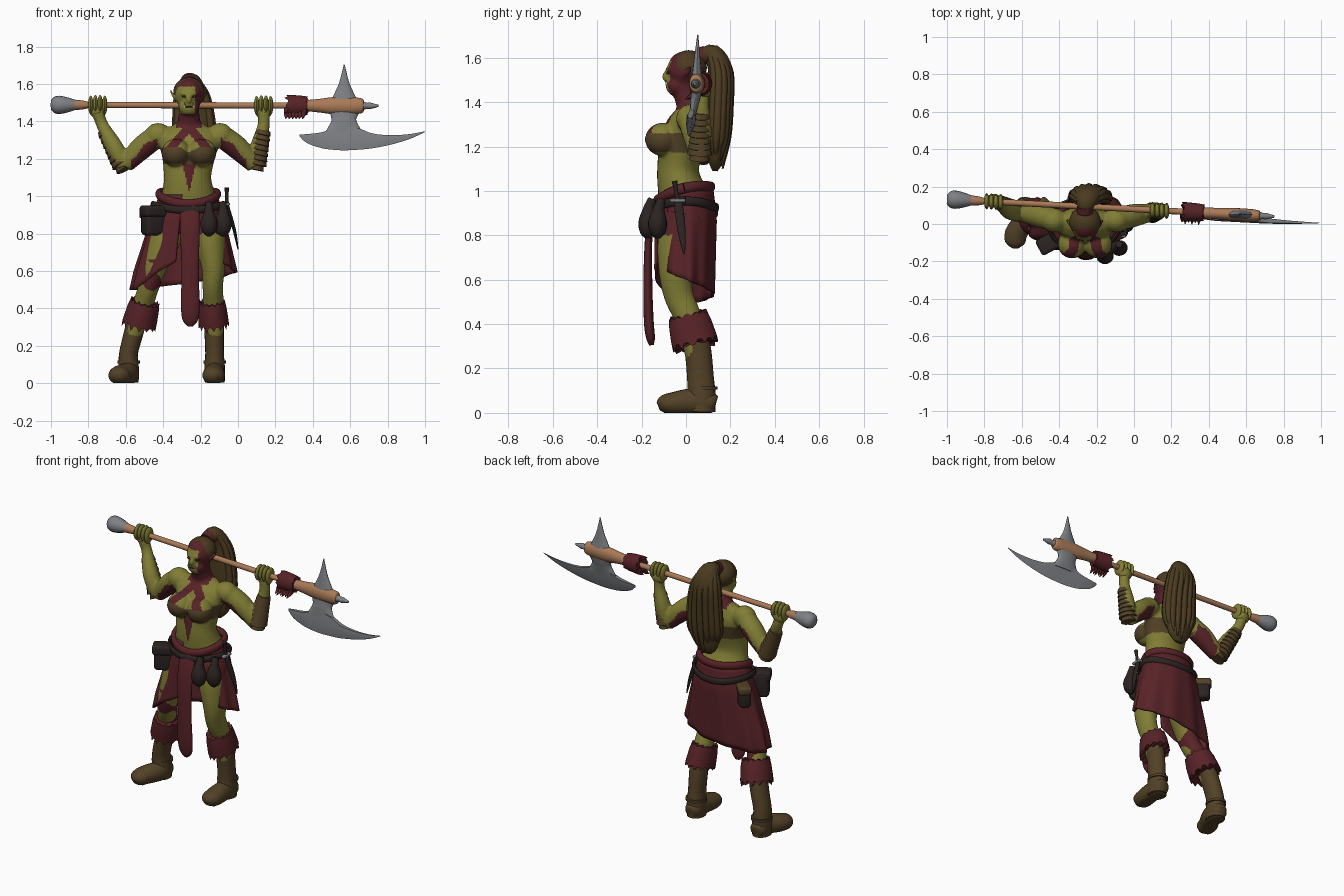
import bpy, bmesh, math, random
from mathutils import Vector

if "Cube" in bpy.data.objects:
    bpy.data.objects.remove(bpy.data.objects["Cube"])
random.seed(4)
COL = {"skin_green": (.22, .205, .036), "maroon_cloth": (.095, .016, .02), "hair_brown": (.07, .043, .014),
       "boot_brown": (.085, .053, .02), "dark_leather": (.024, .017, .016), "steel": (.21, .22, .235),
       "wood": (.40, .195, .095), "bone": (.55, .5, .36)}
MAT = {k: bpy.data.materials.new(k) for k in COL}
for k, c in COL.items():
    MAT[k].diffuse_color = (*c, 1)
SKIN, RED, HAIR, BOOT, DARK, STEEL, WOOD, BONE = COL
def finish(name, bm, mat, angle=50):
    bmesh.ops.recalc_face_normals(bm, faces=bm.faces)
    me = bpy.data.meshes.new(name)
    bm.to_mesh(me)
    me.polygons.foreach_set("use_smooth", [True] * len(me.polygons))
    me.set_sharp_from_angle(angle=math.radians(angle))
    ob = bpy.data.objects.new(name, me)
    bpy.context.collection.objects.link(ob)
    me.materials.append(MAT[mat])
    return ob
def spline(pts, sub):
    p = [list(q) + [q[3]] if len(q) == 4 else list(q) for q in pts]
    out = []
    for i in range(len(p) - 1):
        a, b, c, d = p[max(i - 1, 0)], p[i], p[i + 1], p[min(i + 2, len(p) - 1)]
        for t in [s / sub for s in range(sub)]:
            out.append([.5 * (2 * B + (C - A) * t + (2 * A - 5 * B + 4 * C - D) * t * t + (3 * B - A - 3 * C + D) * t ** 3)
                        for A, B, C, D in zip(a, b, c, d)])
    return out + [p[-1]]
def skin_rows(bm, rows, closed):
    for r, s in zip(rows, rows[1:]):
        for j in range(len(r) - (not closed)):
            k = (j + 1) % len(r)
            bm.faces.new((r[j], r[k], s[k], s[j]))
def tube(name, pts, mat, ref=(1, 0, 0), n=20, sub=4):
    """Loft of ellipses: each station is x, y, z, radius along ref, other radius (never below the floor)."""
    p, bm, rings = spline(pts, sub), bmesh.new(), []
    for i, q in enumerate(p):
        t = (Vector(p[min(i + 1, len(p) - 1)][:3]) - Vector(p[max(i - 1, 0)][:3])).normalized()
        u = Vector(ref)
        u = (u - t * u.dot(t)).normalized()
        v, ring = t.cross(u), []
        for a in [2 * math.pi * j / n for j in range(n)]:
            co = Vector(q[:3]) + u * max(q[3], .001) * math.cos(a) + v * max(q[4], .001) * math.sin(a)
            ring.append(bm.verts.new((co.x, co.y, max(co.z, 0))))
        rings.append(ring)
    skin_rows(bm, rings, True)
    bm.faces.new(rings[0])
    bm.faces.new(rings[-1])
    return finish(name, bm, mat)
def ball(name, c, r, mat, n=20):
    bm = bmesh.new()
    bmesh.ops.create_uvsphere(bm, u_segments=n, v_segments=n * 2 // 3, radius=1)
    for v in bm.verts:
        v.co = [c[i] + v.co[i] * r[i] for i in range(3)]
    return finish(name, bm, mat)
def box(name, c, s, mat, bevel=.02, rot=0):
    bm = bmesh.new()
    bmesh.ops.create_cube(bm, size=1)
    bmesh.ops.scale(bm, vec=s, verts=bm.verts)
    bmesh.ops.bevel(bm, geom=bm.edges[:], offset=bevel, segments=3, affect='EDGES', profile=.5)
    ob = finish(name, bm, mat)
    ob.location, ob.rotation_euler.z = c, rot
def fur(name, a, b, ra, rb, ref=(1, 0, 0), n=40, jag=.022):
    """Shaggy cuff with zigzag rims."""
    a, b = Vector(a), Vector(b)
    prof = [(.12, .7), (0, 1.05), (.3, 1.02), (.7, .97), (1, .88), (.93, .6)]
    ob = tube(name, [(*a.lerp(b, t), ra * k, rb * k) for t, k in prof], RED, ref, n, 1)
    for i, v in enumerate(ob.data.vertices):
        if i // n in (1, 4):
            v.co += (b - a).normalized() * (-1 if i < 2 * n else .5) * jag * (1 if i % n % 3 == 0 else -.3) * random.uniform(.5, 1.2)
def P(x, r=0, r2=None):  # a point on the axe shaft, with radii
    return (x, .13 - .053 * (x + .95), 1.488 - .003 * (x + 1), r, r if r2 is None else r2)
CX = -.262
# body: lofted parts, fused into one skin by voxel remesh
parts = [tube("torso", [(-.265, 0, .84, .15, .11), (-.265, 0, .93, .165, .12), (-.268, -.03, 1.04, .135, .1),
                        (-.27, -.035, 1.11, .127, .094), (-.265, -.02, 1.21, .142, .1), (CX, .005, 1.3, .165, .09),
                        (CX, .015, 1.355, .13, .066), (CX, .012, 1.39, .068, .056), (CX, 0, 1.43, .056, .054),
                        (CX, -.01, 1.5, .055, .055)], SKIN, n=32),
         ball("skull", (CX, -.005, 1.545), (.077, .08, .085), SKIN), ball("jaw", (CX, -.04, 1.475), (.056, .052, .05), SKIN),
         ball("brow", (CX, -.07, 1.548), (.052, .022, .014), SKIN), ball("nose", (CX, -.09, 1.515), (.015, .018, .024), SKIN)]
for s in (-1, 1):
    parts += [ball("breast", (CX + s * .07, -.105, 1.232), (.077, .08, .075), SKIN),
              ball("deltoid", (CX + s * .165, .02, 1.325), (.072, .065, .066), SKIN),
              tube("ear", [(CX + s * .065, .0, 1.52, .012, .022), (CX + s * .085, .01, 1.54, .008, .016),
                           (CX + s * .1, .025, 1.57, .003, .004)], SKIN, (0, 0, 1), 10)]
for sx, ex, hx, wx in ((-.42, -.605, -.75, -.725), (-.10, .09, .137, .137)):
    hy = P(hx)[1]
    parts += [tube("upper_arm", [(sx, .02, 1.33, .06), ((sx + ex) / 2, .045, 1.26, .062), (ex, .06, 1.165, .046)], SKIN, (0, 1, 0)),
              tube("forearm", [(ex, .06, 1.16, .045), ((ex + wx) / 2, .07, 1.27, .046), (wx, hy, 1.38, .032),
                               (hx, hy, 1.45, .034)], SKIN, (0, 1, 0))]
for xs in ((-.36, -.40, -.445, -.475, -.515, -.58), (-.17, -.148, -.132, -.135, -.13, -.125)):
    st = ((0, .88, .1, .11), (-.03, .75, .085, .1), (-.045, .62, .064, .076), (-.03, .52, .055, .066), (.02, .4, .055, .06), (.06, .2, .045, .05))
    parts.append(tube("leg", [(x, *q) for x, q in zip(xs, st)], SKIN))
bm = bmesh.new()
for o in parts:
    bm.from_mesh(o.data)
    bpy.data.objects.remove(o)
body = finish("body", bm, SKIN)
mod = body.modifiers.new("fuse", 'REMESH')
mod.mode, mod.voxel_size = 'VOXEL', .008
mod = body.modifiers.new("soften", 'SMOOTH')
mod.factor, mod.iterations = .5, 5
me = bpy.data.meshes.new_from_object(body.evaluated_get(bpy.context.evaluated_depsgraph_get()))
body.modifiers.clear()
body.data = me
me.materials.clear()
for k in (SKIN, RED, BOOT):
    me.materials.append(MAT[k])
def paint(x, y, z):  # breast band, breeches, neck, collar stripes, belly point, face, arms, left leg
    d, e = x - CX, abs(x - CX)
    if e < .165 and 1.175 < z < 1.262 - .03 * max(0, 1 - e / .05):
        return 2
    if (.80 < z < .97 and e < .25) or (1.365 < z < 1.44 and e < .07):
        return 1
    if y < .02 and 1.24 < z <= 1.365 and abs(e - (1.37 - z) * .85) < .03:
        return 1
    if y < -.04 and 1.02 < z < 1.18 and e < .032 * (z - 1.02) / .14:
        return 1
    if z > 1.44 and e < .12:
        return int(z > 1.585 or (d > .032 and y > -.085))
    if z > 1.1 and .17 < e < .31:
        return int(z < 1.335 - .9 * (e - .16) + .012 * math.sin(60 * e))
    return int(z < .66 and d < 0 and math.sin(30 * x + 9) + math.sin(38 * z) + math.sin(25 * y) > .1)
for p in me.polygons:
    p.use_smooth, p.material_index = True, paint(*p.center)
# face details
for s in (-1, 1):
    ball("eye", (CX + s * .028, -.083, 1.532), (.011, .006, .006), DARK, 10)
    tube("tusk", [(CX + s * .022, -.086, 1.476, .006), (CX + s * .024, -.092, 1.5, .002)], BONE, n=8, sub=1)
ball("mouth", (CX, -.087, 1.478), (.024, .006, .005), DARK, 10)
# hair: cap, tie, tail with locks
ball("hair_cap", (CX, .012, 1.556), (.084, .082, .078), HAIR, 28)
tube("hair_tie", [(CX, .06, 1.6, .042), (CX, .095, 1.615, .042)], RED, sub=1)
tube("hair_tail", [(CX, .07, 1.6, .035), (-.255, .12, 1.615, .055, .045), (-.245, .155, 1.54, .08, .055), (-.235, .15, 1.4, .10, .052),
                   (-.235, .142, 1.25, .1, .048), (-.24, .135, 1.14, .075, .035), (-.24, .13, 1.09, .03, .012)], HAIR, n=28)
for i in range(11):
    c, s = math.cos(math.pi * (i * .13 - .15)), math.sin(math.pi * (i * .13 - .15))
    tube("hair_lock", [(-.255 + .04 * c, .125 + .035 * s, 1.62, .014), (-.245 + .08 * c, .15 + .047 * s, 1.53, .019),
                       (-.235 + .098 * c, .147 + .048 * s, 1.38, .02), (-.235 + .1 * c, .14 + .044 * s, 1.24, .02),
                       (-.238 + .075 * c, .135 + .03 * s, 1.08 + .07 * abs(c) + random.uniform(0, .05), .004)], HAIR, n=8)
# forearm wraps with overlapping turns, and fists
for ex, wx, hx in ((-.607, -.718, -.75), (.093, .138, .137)):
    A, B, st = Vector((ex, .06, 1.14)), Vector((wx, P(hx)[1] - .005, 1.355)), []
    for i in range(8):
        r = .058 - .0022 * i - (.012 if i == 0 else 0)
        st += [(*A.lerp(B, i / 8), r), (*A.lerp(B, (i + .9) / 8), r - .007)]
    tube("forearm_wrap", st, BOOT, (0, 1, 0), sub=1)
    x, y, z = P(hx)[:3]
    for k in (-1.5, -.5, .5, 1.5):
        ball("finger", (x + k * .025, y - k * .0013, z + .006 - .004 * abs(k)), (.0145, .044, .05), SKIN, 14)
    ball("palm", (x, y + .005, z - .03), (.046, .036, .042), SKIN)
# boots and fur cuffs
for hx, tx, kx in ((-.585, -.63, -.53), (-.125, -.13, -.13)):
    tube("boot_shaft", [(kx, .035, .38, .055, .06), ((kx + hx) / 2, .055, .27, .052, .06), (hx, .065, .16, .05, .06),
                        (hx, .07, .08, .055, .064), (hx, .07, .005, .054, .062)], BOOT)
    tube("boot_foot", [(hx, .135, .04, .03, .035), (hx, .11, .045, .05, .05), (hx, .03, .05, .054, .06), (tx, -.05, .043, .06, .052),
                       (tx - .003, -.10, .038, .052, .042), (tx - .003, -.125, .03, .02, .02)], BOOT, n=24)
    tube("boot_strap", [(hx, .075, .105, .06, .066), (hx, .075, .12, .06, .066)], BOOT, sub=1)
fur("fur_cuff_left", (-.528, .04, .315), (-.498, .01, .435), .088, .1)
fur("fur_cuff_right", (-.13, .04, .315), (-.14, .01, .435), .078, .1)
# skirt: folded sheet round the hips, open at the front
def lerp(tab, x):
    for a, b in zip(tab, tab[1:]):
        if x <= b[0] or b is tab[-1]:
            t = min(1, max(0, (x - a[0]) / (b[0] - a[0])))
            return [p + (q - p) * t for p, q in zip(a[1:], b[1:])]
RAD = [(.48, -.29, .29, .125, .155), (.6, -.285, .27, .13, .155), (.88, -.27, .198, .14, .145), (1.02, -.265, .152, .122, .125)]
HEM = [(-38, .64), (0, .6), (90, .53), (150, .5), (205, .5), (258, .65)]
bm, rows = bmesh.new(), []
for t in [i / 16 for i in range(17)]:
    rows.append([])
    for d in [-38 + 296 * j / 96 for j in range(97)]:
        a, z = math.radians(d), 1.01 + (lerp(HEM, d)[0] - 1.01) * t
        cx, rx, rb, rf = lerp(RAD, z)
        k = 1 + .035 * t * math.sin(11 * a) + .02 * t * math.sin(5 * a + 1)
        rows[-1].append(bm.verts.new((cx + rx * k * math.cos(a), (rb if math.sin(a) > 0 else rf) * k * math.sin(a), z)))
skin_rows(bm, rows, False)
finish("skirt", bm, RED, 80).modifiers.new("thickness", 'SOLIDIFY').thickness = .012
ring = [(math.cos(a), math.sin(a), math.cos(2 * a)) for a in [2 * math.pi * i / 48 for i in range(49)]]
tube("waist_roll", [(-.266 + .158 * c, -.008 + .122 * s, 1 + .03 * s + .012 * w, .024, .018) for c, s, w in ring], RED, (0, 0, 1), 10, 1)
tube("belt", [(-.267 + .19 * c, -.003 + .142 * s, .94 + .015 * w, .02, .01) for c, s, w in ring], DARK, (0, 0, 1), 10, 1)
tube("loincloth", [(-.258, -.13, .95, .05, .014), (-.257, -.165, .82, .052, .016), (-.256, -.172, .6, .046, .02),
                   (-.255, -.168, .42, .05, .022), (-.255, -.16, .34, .042, .02), (-.255, -.155, .305, .015, .01)], RED)
# belt gear
box("side_pouch", (-.45, -.095, .865), (.12, .085, .15), DARK, .02, .5)
box("side_pouch_flap", (-.453, -.102, .92), (.128, .09, .06), DARK, .015, .5)
box("rear_pouch", (-.46, .075, .86), (.12, .07, .13), DARK, .02, -.75)
box("rear_pouch_flap", (-.462, .08, .905), (.128, .075, .05), BOOT, .015, -.75)
for x, y in ((-.155, -.172), (-.08, -.128)):
    tube("round_pouch", [(x, y + .02, .965, .018), (x, y + .005, .92, .026), (x, y, .86, .046, .042), (x, y, .81, .036, .034), (x, y, .785, .01)], DARK)
tube("dagger_sheath", [(-.058, -.035, .95, .01, .02), (-.02, -.02, .82, .009, .018), (.0, -.008, .715, .003, .004)], DARK, n=12)
tube("dagger_grip", [(-.058, -.035, .94, .011), (-.06, -.045, 1.0, .009), (-.06, -.052, 1.045, .013)], DARK, n=12)
box("dagger_guard", (-.056, -.037, .957), (.025, .07, .016), STEEL, .005)
# great axe
Z = (0, 0, 1)
tube("axe_shaft", [P(-.9, .016), P(.42, .017)], WOOD, Z, 16, 1)
tube("axe_pommel", [P(-1, .024), P(-.985, .042), P(-.955, .049), P(-.91, .04), P(-.87, .027)], STEEL, Z, 16, 2)
tube("axe_ferrule", [P(-.872, .028), P(-.83, .024), P(-.80, .017)], WOOD, Z, 16, 1)
tube("axe_socket", [P(.37, .03), P(.44, .037, .03), P(.52, .047, .034), P(.61, .046, .034), P(.66, .04, .03), P(.672, .03, .024)], WOOD, Z)
tube("axe_end_spike", [P(.665, .024), P(.69, .016), P(.705, .018), P(.75, .006)], STEEL, Z, 12, 1)
tube("axe_top_spike", [(.568, .05, 1.51, .072, .026), (.568, .05, 1.55, .052, .02), (.568, .051, 1.61, .026, .013), (.568, .053, 1.705, .002)], STEEL, n=12)
tube("axe_blade_neck", [(.568, .05, 1.46, .085, .024), (.566, .043, 1.42, .068, .022), (.566, .038, 1.395, .07, .02), (.566, .03, 1.34, .1, .014)], STEEL)
EDGE = [(.33, 1.33, 1.325, 1.318), (.37, 1.332, 1.31, 1.283), (.45, 1.342, 1.3, 1.256), (.52, 1.368, 1.3, 1.247), (.575, 1.375, 1.3, 1.245),
        (.64, 1.365, 1.3, 1.248), (.72, 1.335, 1.3, 1.256), (.82, 1.326, 1.3, 1.276), (.92, 1.332, 1.32, 1.306), (1.0, 1.347, 1.345, 1.343)]
bm, cols = bmesh.new(), []
for x, top, mid, low, _ in spline(EDGE, 4):
    w = .012 * min(1, (top - low) / .08)
    cols.append([bm.verts.new((x, P(x)[1] - (1.488 - z) * .15 + s * w, z)) for z, s in ((top, -1), (mid, -1), (low, 0), (mid, 1), (top, 1))])
skin_rows(bm, cols, True)
bm.faces.new(cols[0])
bm.faces.new(cols[-1])
finish("axe_blade", bm, STEEL, 35)
fur("axe_fur", P(.265)[:3], P(.37)[:3], .055, .05, Z, 24, .015)
for i in range(6):
    x, y, z = P(.265 + .018 * i)[:3]
    tube("axe_fur_tuft", [(x, y - .01 - .006 * (i % 3), z - .02, .02), (x - .006, y - .03, z - .05, .013),
                          (x - .01, y - .055 - .01 * (i % 2), z - .07, .002)], RED, n=8)

for m in bpy.data.materials:
    if m.users and not m.is_grease_pencil:
        m.use_nodes = True
        m.node_tree.nodes["Principled BSDF"].inputs["Base Color"].default_value = m.diffuse_color
